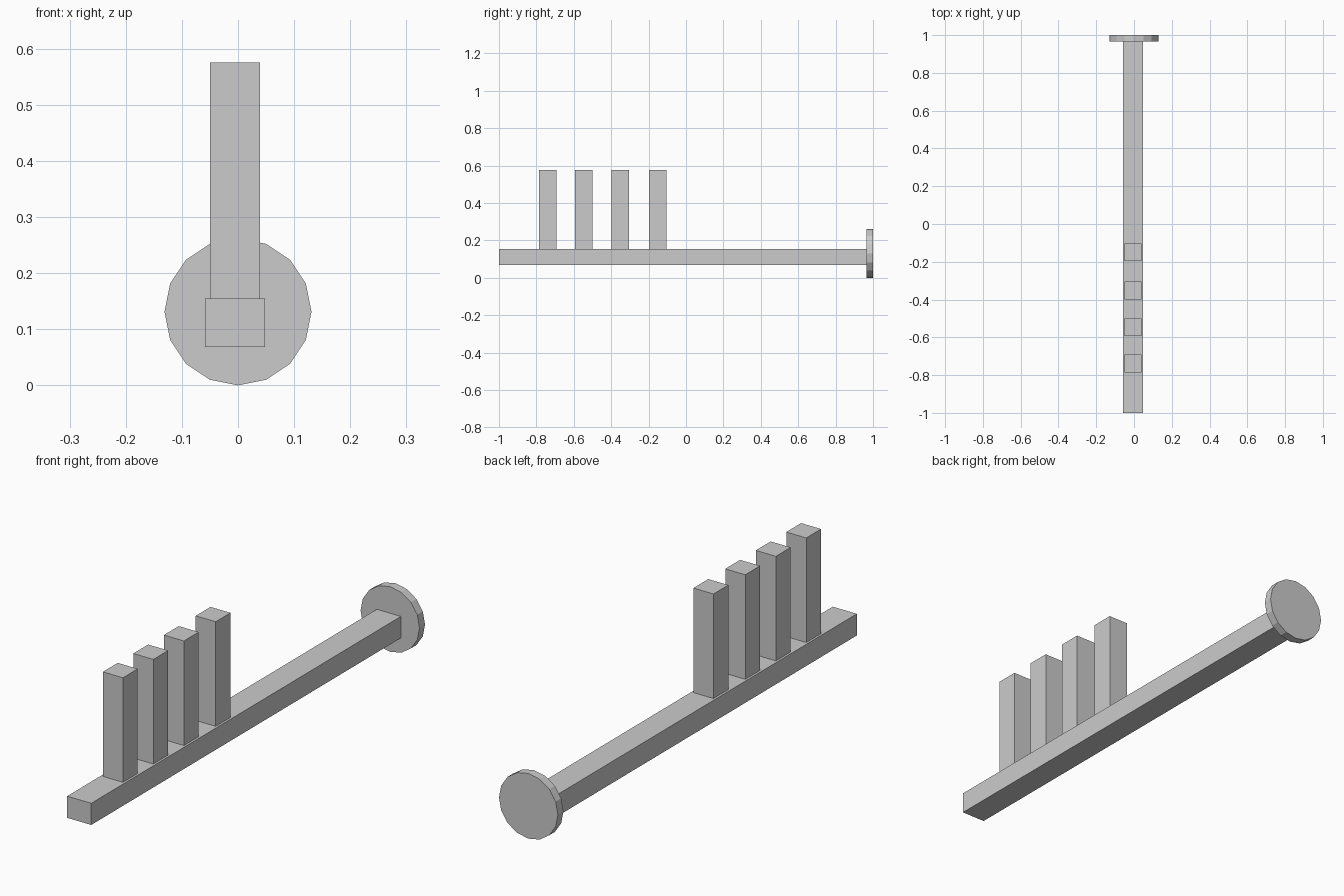
import bpy
import math

if "Cube" in bpy.data.objects:
    bpy.data.objects.remove(bpy.data.objects["Cube"])


def box(name, x0, x1, y0, y1, z0, z1):
    """Axis-aligned box from its limits."""
    bpy.ops.mesh.primitive_cube_add(
        size=1, location=((x0 + x1) / 2, (y0 + y1) / 2, (z0 + z1) / 2))
    ob = bpy.context.object
    ob.name = name
    ob.scale = (x1 - x0, y1 - y0, z1 - z0)
    bpy.ops.object.transform_apply(location=False, rotation=False, scale=True)
    return ob


# Long horizontal rail
box("rail", -0.059, 0.048, -1.0, 0.966, 0.068, 0.155)

# Four upright pegs standing on the rail
for i, y in enumerate((-0.739, -0.546, -0.352, -0.150)):
    box(f"peg_{i + 1}", -0.050, 0.039, y - 0.047, y + 0.047, 0.155, 0.575)

# Sixteen-sided mounting disc at the back end
bpy.ops.mesh.primitive_cylinder_add(
    vertices=16, radius=0.131, depth=0.035,
    location=(0, 0.9825, 0.131), rotation=(math.pi / 2, 0, 0))
bpy.context.object.name = "mounting_disc"
